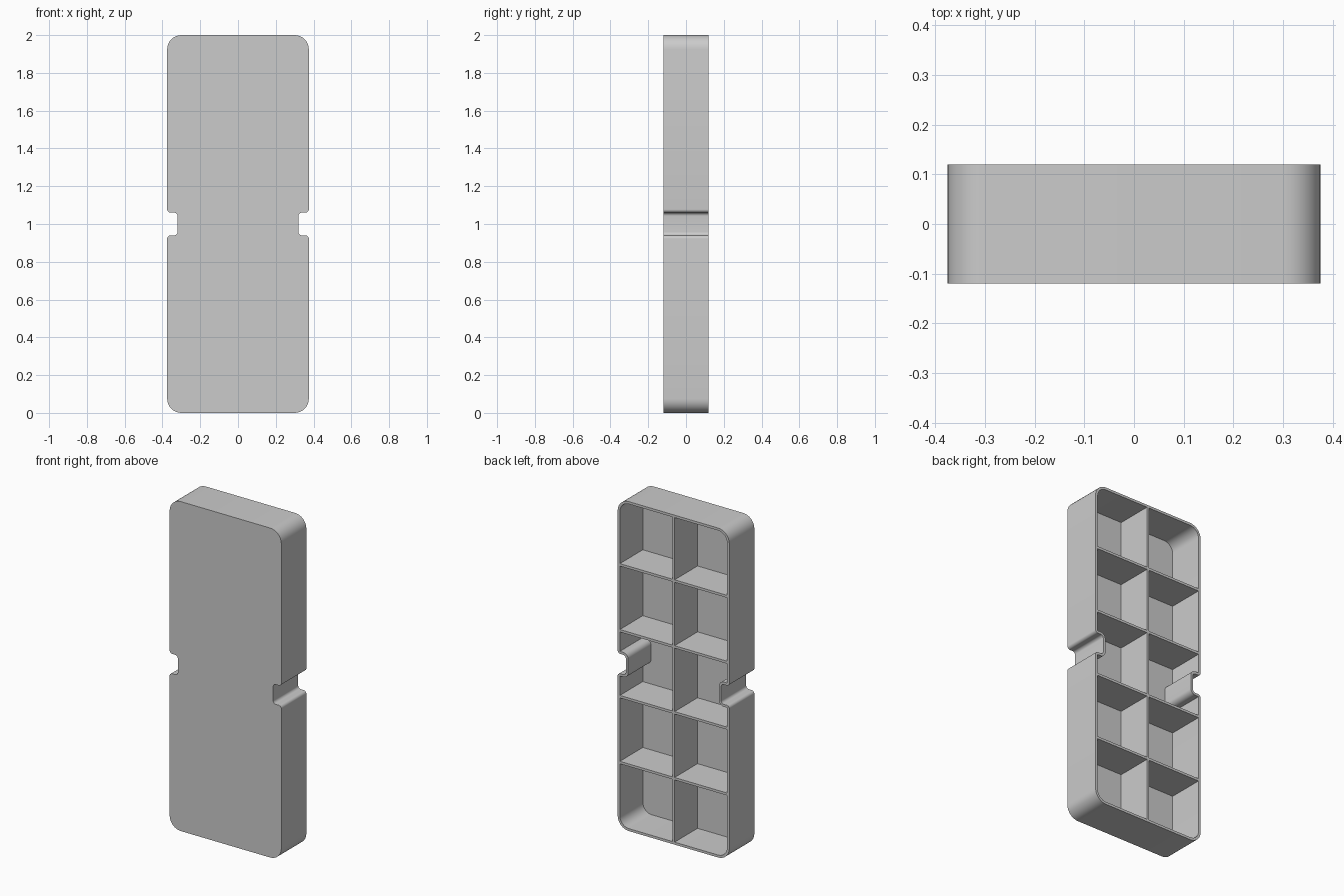
import bpy, bmesh, math
from mathutils import Vector

cube = bpy.data.objects.get("Cube")
if cube:
    bpy.data.objects.remove(cube, do_unlink=True)

HALF_W, HALF_D, HEIGHT = 0.375, 0.12, 2.0
WALL, FLOOR, RIB = 0.015, 0.02, 0.015
NOTCH_X, NOTCH_HALF = 0.32, 0.06
CORNER_R, NOTCH_R = 0.075, 0.018
FLOOR_Y = -HALF_D + FLOOR

grey = bpy.data.materials.new("plain grey")
grey.use_nodes = True
colour = (0.6, 0.6, 0.6, 1)
grey.diffuse_color = colour
grey.node_tree.nodes["Principled BSDF"].inputs["Base Color"].default_value = colour


def finish(name, bm):
    """Turn a bmesh into a named, shaded object."""
    bmesh.ops.recalc_face_normals(bm, faces=bm.faces)
    mesh = bpy.data.meshes.new(name)
    bm.to_mesh(mesh)
    bm.free()
    mesh.materials.append(grey)
    obj = bpy.data.objects.new(name, mesh)
    bpy.context.collection.objects.link(obj)
    return obj


def fillet(before, corner, after, radius, steps=8):
    """Points of a rounded right-angle corner."""
    a = (before - corner).normalized() * radius
    b = (after - corner).normalized() * radius
    centre = corner + a + b
    angles = [math.pi / 2 * i / steps for i in range(steps + 1)]
    return [centre - b * math.cos(t) - a * math.sin(t) for t in angles]


def outline(inset):
    """Rounded, side-notched outline in x and z, moved inward by inset."""
    w, n = HALF_W - inset, NOTCH_X - inset
    mid, gap = HEIGHT / 2, NOTCH_HALF + inset
    big, lip, inner = CORNER_R - inset, max(NOTCH_R - inset, 0.003), NOTCH_R + inset
    right = [(w, inset, big), (w, mid - gap, lip), (n, mid - gap, inner),
             (n, mid + gap, inner), (w, mid + gap, lip), (w, HEIGHT - inset, big)]
    corners = right + [(-x, z, r) for x, z, r in reversed(right)]
    points = []
    for i, (x, z, r) in enumerate(corners):
        before = Vector(corners[i - 1][:2])
        after = Vector(corners[(i + 1) % len(corners)][:2])
        points += fillet(before, Vector((x, z)), after, r)
    return points


# Hollow tray: front panel, outer wall, rim and inner wall
bm = bmesh.new()
loops = [[bm.verts.new((p.x, y, p.y)) for p in outline(inset)]
         for inset, y in ((0, -HALF_D), (0, HALF_D), (WALL, HALF_D), (WALL, FLOOR_Y))]
for a, b in zip(loops, loops[1:]):
    for i in range(len(a)):
        j = (i + 1) % len(a)
        bm.faces.new((a[i], a[j], b[j], b[i]))
bm.faces.new(loops[0])
bm.faces.new(loops[-1])
tray = finish("tray_shell", bm)
bpy.ops.object.select_all(action='DESELECT')
tray.select_set(True)
bpy.context.view_layer.objects.active = tray
bpy.ops.object.shade_smooth_by_angle(angle=math.radians(30))


def rib(name, x0, x1, z0, z1):
    """Straight stiffening rib from the panel to the rim."""
    bm = bmesh.new()
    bmesh.ops.create_cube(bm, size=1)
    size = Vector((x1 - x0, HALF_D - FLOOR_Y, z1 - z0))
    bmesh.ops.scale(bm, vec=size, verts=bm.verts)
    bmesh.ops.translate(bm, vec=((x0 + x1) / 2, (HALF_D + FLOOR_Y) / 2, (z0 + z1) / 2),
                        verts=bm.verts)
    finish(name, bm)


# Ribs dividing the back into two columns of five pockets
half = RIB / 2
rib("centre_rib", -half, half, WALL, HEIGHT - WALL)
for row in range(1, 5):
    z = HEIGHT * row / 5
    rib(f"left_cross_rib_{row}", half, HALF_W - WALL, z - half, z + half)
    rib(f"right_cross_rib_{row}", -HALF_W + WALL, -half, z - half, z + half)
